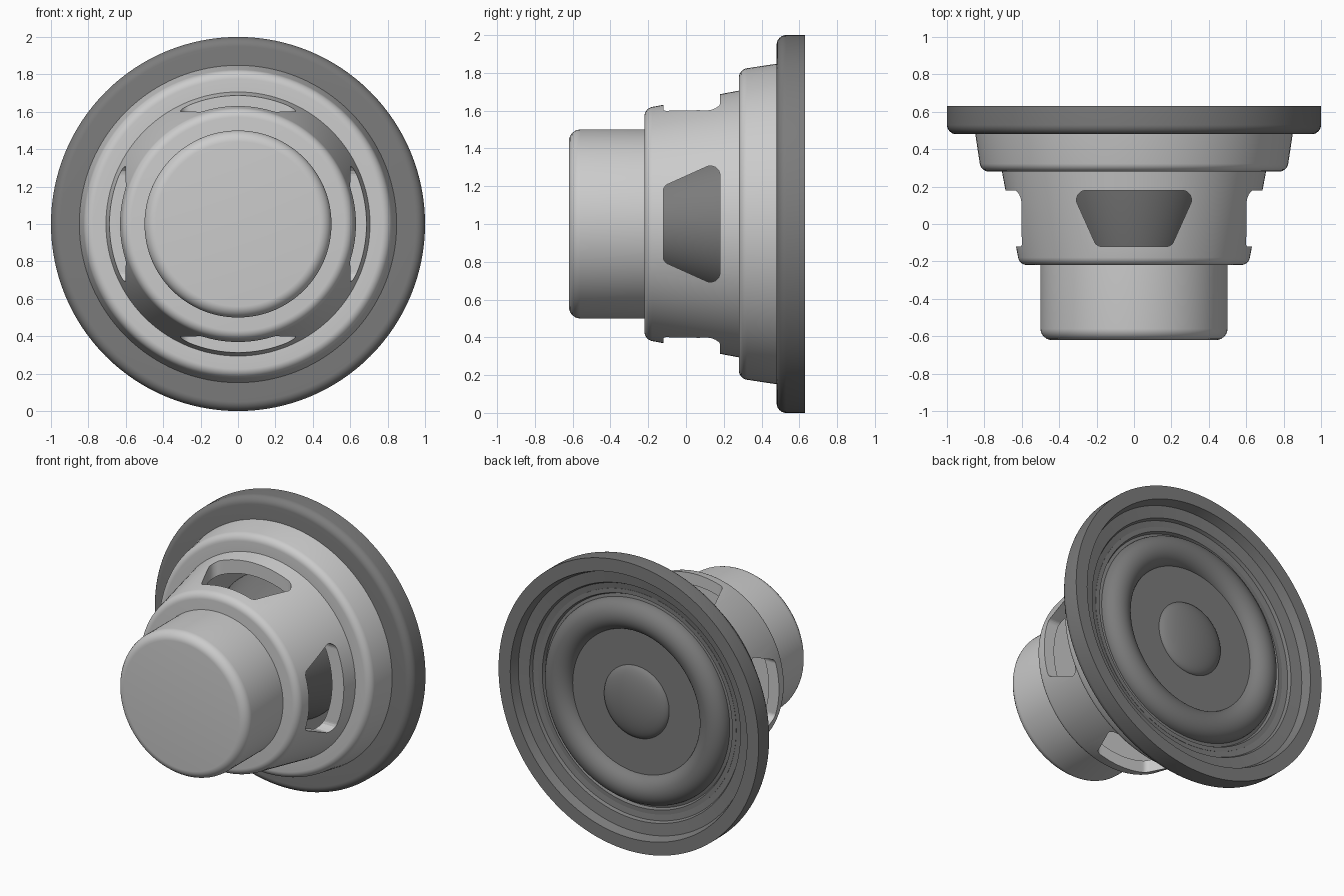
import bpy, bmesh
from math import sin, cos, pi
from mathutils import Vector

if "Cube" in bpy.data.objects:
    bpy.data.objects.remove(bpy.data.objects["Cube"])

dark = bpy.data.materials.new("dark_grey")
dark.diffuse_color = (0.2, 0.2, 0.2, 1)
dark.use_nodes = True
dark.node_tree.nodes["Principled BSDF"].inputs["Base Color"].default_value = dark.diffuse_color


def rounded(points, closed=False, steps=6):
    """Turn (a, b, radius) corners into a polyline with rounded corners."""
    out, n = [], len(points)
    for i, p in enumerate(points):
        c = Vector(p[:2])
        r = p[2] if len(p) > 2 else 0
        if r == 0 or (not closed and i in (0, n - 1)):
            out.append(c)
            continue
        a = (Vector(points[i - 1][:2]) - c).normalized()
        b = (Vector(points[(i + 1) % n][:2]) - c).normalized()
        half = a.angle(b) / 2
        centre = c + (a + b).normalized() * r / sin(half)
        t = r * cos(half) / sin(half)
        u, v = c + a * t - centre, c + b * t - centre
        for k in range(steps + 1):
            out.append(centre + u.lerp(v, k / steps).normalized() * r)
    return out


def finish(name, bm, mat=None):
    bmesh.ops.remove_doubles(bm, verts=bm.verts, dist=1e-5)
    bmesh.ops.recalc_face_normals(bm, faces=bm.faces)
    me = bpy.data.meshes.new(name)
    bm.to_mesh(me)
    bm.free()
    ob = bpy.data.objects.new(name, me)
    bpy.context.collection.objects.link(ob)
    if mat:
        me.materials.append(mat)
    return ob


def smooth(ob):
    bpy.ops.object.select_all(action='DESELECT')
    ob.select_set(True)
    bpy.context.view_layer.objects.active = ob
    bpy.ops.object.shade_smooth_by_angle(angle=pi / 6)


def lathe(name, points, closed=False, mat=None, sides=128):
    """Spin a (radius, y) profile around the speaker axis."""
    bm = bmesh.new()
    vs = [bm.verts.new((r, y, 1)) for r, y in rounded(points, closed)]
    pairs = list(zip(vs, vs[1:])) + ([(vs[-1], vs[0])] if closed else [])
    es = [bm.edges.new(p) for p in pairs]
    bmesh.ops.spin(bm, geom=vs + es, cent=(0, 0, 1), axis=(0, 1, 0),
                   angle=2 * pi, steps=sides)
    ob = finish(name, bm, mat)
    smooth(ob)
    return ob


# Magnet can at the rear
lathe("magnet", [(0, -0.62), (0.5, -0.62, 0.06), (0.5, -0.2), (0, -0.2)])

# Stepped basket, hollow towards the cone
basket = lathe("basket", [
    (0, -0.22), (0.612, -0.22, 0.05), (0.706, 0.28), (0.818, 0.28, 0.05),
    (0.85, 0.49), (0.78, 0.49), (0.75, 0.36), (0.62, 0.34),
    (0.545, -0.16), (0, -0.16)])

# Rounded trapezoid windows cut through all four sides
window = [(-0.335, 0.18, 0.05), (0.335, 0.18, 0.05),
          (0.2, -0.12, 0.04), (-0.2, -0.12, 0.04)]
for across in (True, False):
    bm = bmesh.new()
    face = bm.faces.new([
        bm.verts.new((w, y, 0) if across else (-1, y, 1 + w))
        for w, y in rounded(window, True)])
    ext = bmesh.ops.extrude_face_region(bm, geom=[face])["geom"]
    bmesh.ops.translate(bm, vec=(0, 0, 2) if across else (2, 0, 0),
                        verts=[g for g in ext if isinstance(g, bmesh.types.BMVert)])
    cutter = finish("window_cutter", bm)
    cutter.hide_render = True
    mod = basket.modifiers.new("windows", 'BOOLEAN')
    mod.operation, mod.object, mod.solver = 'DIFFERENCE', cutter, 'EXACT'
    bpy.context.view_layer.objects.active = basket
    bpy.ops.object.modifier_apply(modifier=mod.name)
    bpy.data.objects.remove(cutter)
smooth(basket)

# Mounting gasket ring with stepped inner ledges
lathe("gasket_ring", [
    (0.74, 0.48), (1, 0.48, 0.05), (1, 0.63), (0.91, 0.63), (0.89, 0.57),
    (0.81, 0.56), (0.8, 0.54), (0.74, 0.53)], True, dark)

# Half-roll surround
roll = [(0.595 + 0.105 * cos(pi * k / 24), 0.52 + 0.095 * sin(pi * k / 24))
        for k in range(25)]
lathe("surround", [(0.76, 0.48), (0.76, 0.535), (0.73, 0.535), (0.72, 0.515)]
      + roll + [(0.48, 0.48)], True, dark)

# Cone with a flat face, tapering to the rear
lathe("cone", [(0, 0.54), (0.5, 0.54), (0.5, 0.47), (0.27, -0.17), (0, -0.17)],
      mat=dark)

# Dust cap dome
lathe("dust_cap", [(0.25 * sin(pi / 2 * k / 14), 0.535 + 0.07 * cos(pi / 2 * k / 14))
                   for k in range(15)] + [(0, 0.535)], mat=dark)
